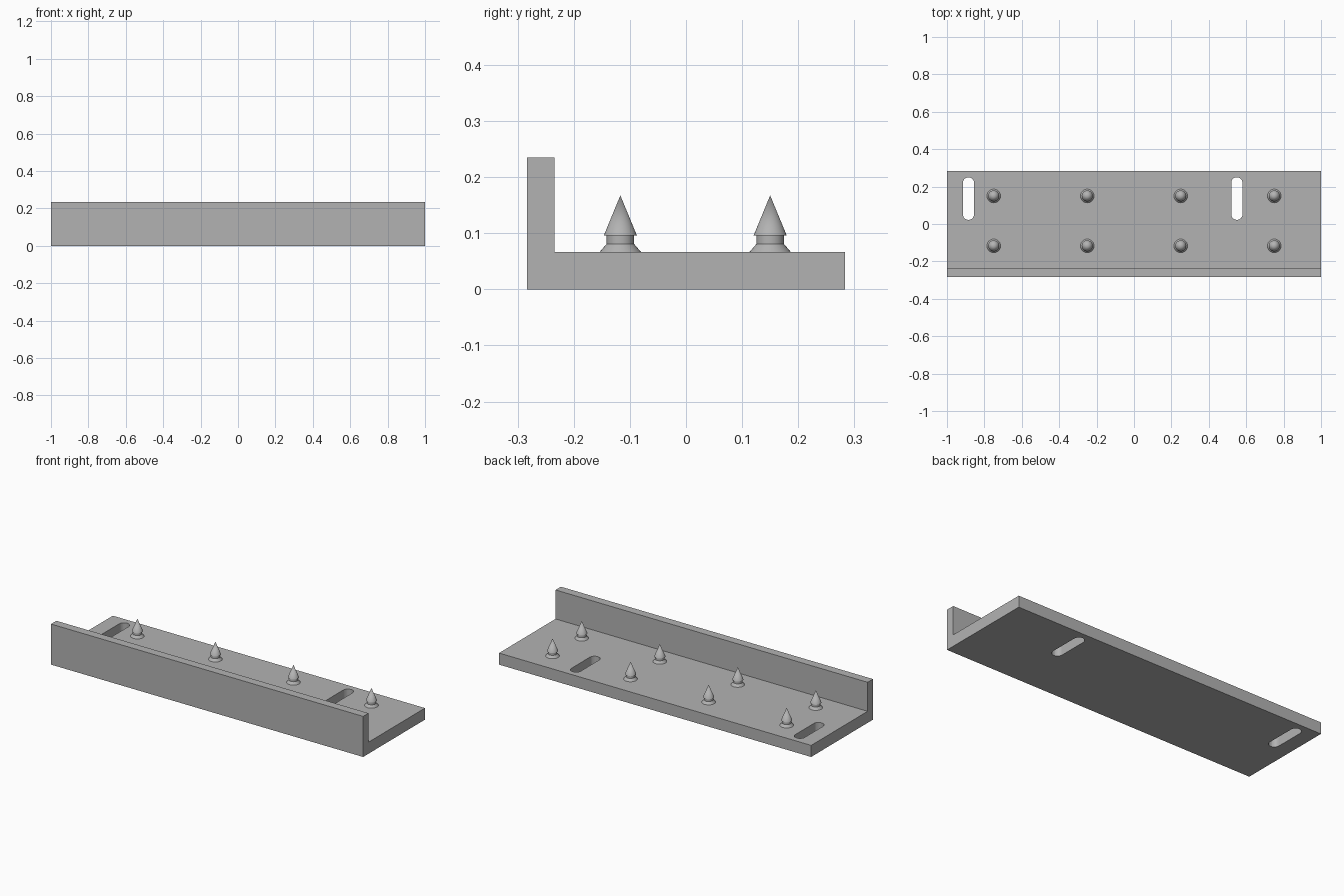
import bpy, bmesh, math

cube = bpy.data.objects.get("Cube")
if cube:
    bpy.data.objects.remove(cube, do_unlink=True)

grey = bpy.data.materials.new("plain grey")
grey.use_nodes = True
colour = (0.45, 0.45, 0.45, 1)
grey.diffuse_color = colour
grey.node_tree.nodes["Principled BSDF"].inputs["Base Color"].default_value = colour

BASE_TOP = 0.067


def add_object(name, bm):
    bmesh.ops.recalc_face_normals(bm, faces=bm.faces)
    mesh = bpy.data.meshes.new(name)
    bm.to_mesh(mesh)
    bm.free()
    mesh.materials.append(grey)
    obj = bpy.data.objects.new(name, mesh)
    bpy.context.collection.objects.link(obj)
    return obj


def prism(name, outline, direction):
    """Extrude a closed outline of 3D points along a direction."""
    bm = bmesh.new()
    face = bm.faces.new([bm.verts.new(p) for p in outline])
    new = bmesh.ops.extrude_face_region(bm, geom=[face])["geom"]
    verts = [g for g in new if isinstance(g, bmesh.types.BMVert)]
    bmesh.ops.translate(bm, verts=verts, vec=direction)
    return add_object(name, bm)


# Angle bracket: base plate with an upright front wall
section = [(-0.283, 0), (0.283, 0), (0.283, BASE_TOP),
           (-0.234, BASE_TOP), (-0.234, 0.235), (-0.283, 0.235)]
bracket = prism("angle_bracket", [(-1, y, z) for y, z in section], (2, 0, 0))


# Rounded mounting slots cut through the base plate
def slot_outline(x, y_low, y_high, radius, steps=12):
    points = []
    for centre, start in ((y_high - radius, 0), (y_low + radius, math.pi)):
        for i in range(steps + 1):
            a = start + math.pi * i / steps
            points.append((x + radius * math.cos(a), centre + radius * math.sin(a), -0.1))
    return points


for x in (-0.885, 0.55):
    cutter = prism("slot_cutter", slot_outline(x, 0.022, 0.25, 0.03), (0, 0, 0.3))
    cutter.hide_render = True
    cut = bracket.modifiers.new("slot", 'BOOLEAN')
    cut.operation = 'DIFFERENCE'
    cut.solver = 'EXACT'
    cut.object = cutter
    bpy.ops.object.select_all(action='DESELECT')
    bpy.context.view_layer.objects.active = bracket
    bracket.select_set(True)
    bpy.ops.object.modifier_apply(modifier=cut.name)
    bpy.data.objects.remove(cutter, do_unlink=True)

# Spikes: flared foot, short neck and pointed cone, turned about z
spike_profile = [(0, BASE_TOP), (0.0365, BASE_TOP), (0.0245, 0.081),
                 (0.0245, 0.096), (0.0295, 0.096), (0, 0.1675)]


def spike(name, x, y):
    bm = bmesh.new()
    verts = [bm.verts.new((r, 0, z)) for r, z in spike_profile]
    edges = [bm.edges.new(pair) for pair in zip(verts, verts[1:])]
    bmesh.ops.spin(bm, geom=verts + edges, cent=(0, 0, 0), axis=(0, 0, 1),
                   angle=math.tau, steps=32)
    bmesh.ops.remove_doubles(bm, verts=bm.verts, dist=0.0001)
    obj = add_object(name, bm)
    obj.location = (x, y, 0)
    bpy.ops.object.select_all(action='DESELECT')
    obj.select_set(True)
    bpy.context.view_layer.objects.active = obj
    bpy.ops.object.shade_smooth_by_angle(angle=math.radians(25))


for row, y in (("front", -0.117), ("back", 0.15)):
    for i in range(4):
        spike(f"{row}_spike_{i + 1}", -0.75 + 0.5 * i, y)
